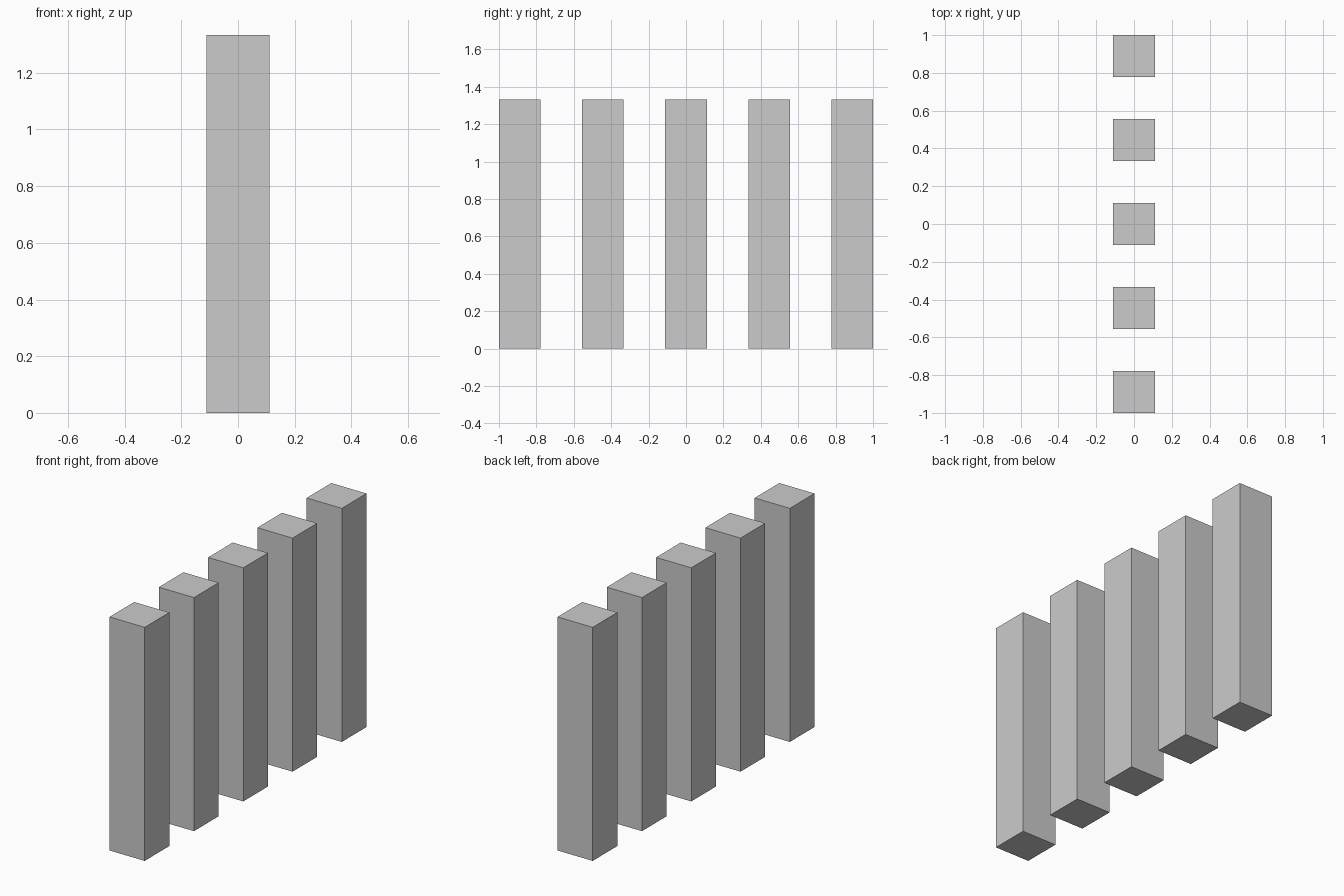
import bpy

if "Cube" in bpy.data.objects:
    bpy.data.objects.remove(bpy.data.objects["Cube"])

WIDTH = 2 / 9      # square post side
HEIGHT = 4 / 3
SPACING = 2 * WIDTH  # gap equals post width


def add_post(index, y):
    bpy.ops.mesh.primitive_cube_add(size=1, location=(0, y, HEIGHT / 2))
    post = bpy.context.object
    post.name = f"post_{index + 1}"
    post.scale = (WIDTH, WIDTH, HEIGHT)
    bpy.ops.object.transform_apply(location=False, rotation=False, scale=True)


# Row of five square posts along y
for i in range(5):
    add_post(i, (i - 2) * SPACING)
